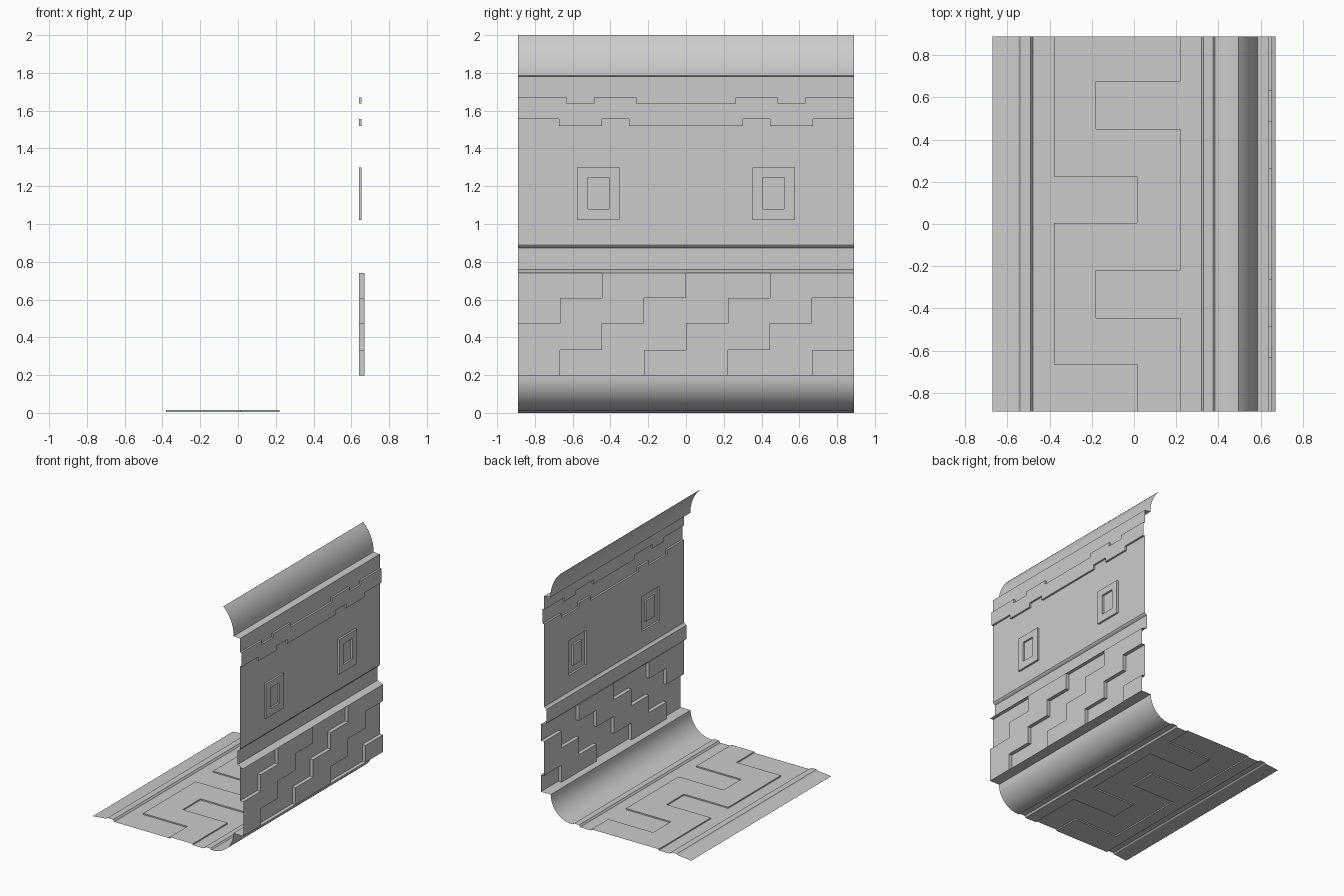
import bpy, bmesh
from math import sin, cos, radians

if "Cube" in bpy.data.objects:
    bpy.data.objects.remove(bpy.data.objects["Cube"])

Y = 0.89  # half length of the section


def finish(bm, name):
    bmesh.ops.remove_doubles(bm, verts=bm.verts, dist=1e-5)
    me = bpy.data.meshes.new(name)
    bm.to_mesh(me)
    bm.free()
    ob = bpy.data.objects.new(name, me)
    bpy.context.collection.objects.link(ob)
    return ob


def strip(name, pts, smooth=False):
    """Sweep an open (x, z) profile along y."""
    bm = bmesh.new()
    a = [bm.verts.new((x, -Y, z)) for x, z in pts]
    b = [bm.verts.new((x, Y, z)) for x, z in pts]
    for i in range(len(pts) - 1):
        bm.faces.new((a[i], a[i + 1], b[i + 1], b[i]))
    ob = finish(bm, name)
    if smooth:
        for p in ob.data.polygons:
            p.use_smooth = True
    return ob


def relief(name, us, vs, depth, place):
    """Stepped panel: one flat cell per grid square, joined by straight step walls."""
    bm = bmesh.new()
    us, vs = sorted(us), sorted(vs)

    def quad(*pts):
        bm.faces.new([bm.verts.new(place(*p)) for p in pts])

    def d(i, j):
        return depth((us[i] + us[i + 1]) / 2, (vs[j] + vs[j + 1]) / 2)

    for i in range(len(us) - 1):
        for j in range(len(vs) - 1):
            u0, u1, v0, v1, h = us[i], us[i + 1], vs[j], vs[j + 1], d(i, j)
            quad((u0, v0, h), (u1, v0, h), (u1, v1, h), (u0, v1, h))
            if i + 2 < len(us) and d(i + 1, j) != h:
                k = d(i + 1, j)
                quad((u1, v0, h), (u1, v0, k), (u1, v1, k), (u1, v1, h))
            if j + 2 < len(vs) and d(i, j + 1) != h:
                k = d(i, j + 1)
                quad((u0, v1, h), (u1, v1, h), (u1, v1, k), (u0, v1, k))
    return finish(bm, name)


def on_floor(x, y, h):
    return (x, y, h)


def on_wall(y, z, h):
    return (h, y, z)


# floor with a raised meander band
def meander(x, y):
    left = 0.015 if y < -0.665 or 0.005 < y < 0.225 else -0.38
    right = -0.18 if -0.445 < y < -0.22 or 0.45 < y < 0.675 else 0.22
    return 0.015 if left < x < right else 0.005


relief("floor_meander", [-0.48, -0.38, -0.18, 0.015, 0.22, 0.32],
       [-Y, -0.665, -0.445, -0.22, 0.005, 0.225, 0.45, 0.675, Y], meander, on_floor)

# low trims either side of the floor
strip("floor_edge_trim", [(-0.67, 0), (-0.55, 0.012), (-0.54, 0.02), (-0.49, 0.02), (-0.48, 0.005)])
strip("floor_wall_trim", [(0.32, 0.005), (0.33, 0.02), (0.375, 0.02), (0.385, 0.01)])

# quarter-round cove joining floor and wall
R = 0.187
arc = [radians(90 * i / 12) for i in range(13)]
strip("lower_cove", [(0.395 + R * sin(t), 0.01 + R * (1 - cos(t))) for t in arc], True)
strip("lower_cove_lip", [(0.385, 0.01), (0.395, 0.01)])
strip("wall_base_ledge", [(0.582, 0.197), (0.64, 0.197), (0.67, 0.197)])

# stepped diagonal bands on the lower wall
zs = [0.197, 0.333, 0.473, 0.607, 0.74]
step = Y / 4


def stairs(y, z):
    row = sum(z > q for q in zs[1:4])
    col = round((y + Y) / step - 0.5)
    return 0.67 if (col - row - 1) % 4 >= 2 else 0.64


relief("stair_bands", [-Y + step * i for i in range(9)], zs, stairs, on_wall)

# ledge between lower and upper wall
strip("middle_ledge", [(0.64, 0.74), (0.67, 0.74), (0.62, 0.76), (0.62, 0.872), (0.632, 0.88), (0.64, 0.89)])


# upper wall: two framed windows and a notched frieze
def upper(y, z):
    a = abs(y)
    top = 1.638 if a < 0.263 or 0.487 < a < 0.63 else 1.67
    low = 1.52 if a < 0.303 or 0.445 < a < 0.673 else 1.555
    if low < z < top:
        return 0.655
    if 0.353 < a < 0.578 and 1.02 < z < 1.30:
        return 0.64 if 0.408 < a < 0.52 and 1.08 < z < 1.245 else 0.655
    return 0.64


half = [0.263, 0.303, 0.353, 0.408, 0.445, 0.487, 0.52, 0.578, 0.63, 0.673, Y]
relief("upper_wall", [-v for v in half] + half,
       [0.89, 1.02, 1.08, 1.245, 1.30, 1.52, 1.555, 1.638, 1.67, 1.78], upper, on_wall)

# top ledge and inward curving cornice
strip("top_ledge", [(0.64, 1.78), (0.585, 1.785)])
arc = [radians(46.5 * i / 10) for i in range(11)]
strip("top_cove", [(0.585 - 0.297 * (1 - cos(t)), 1.785 + 0.2964 * sin(t)) for t in arc], True)
